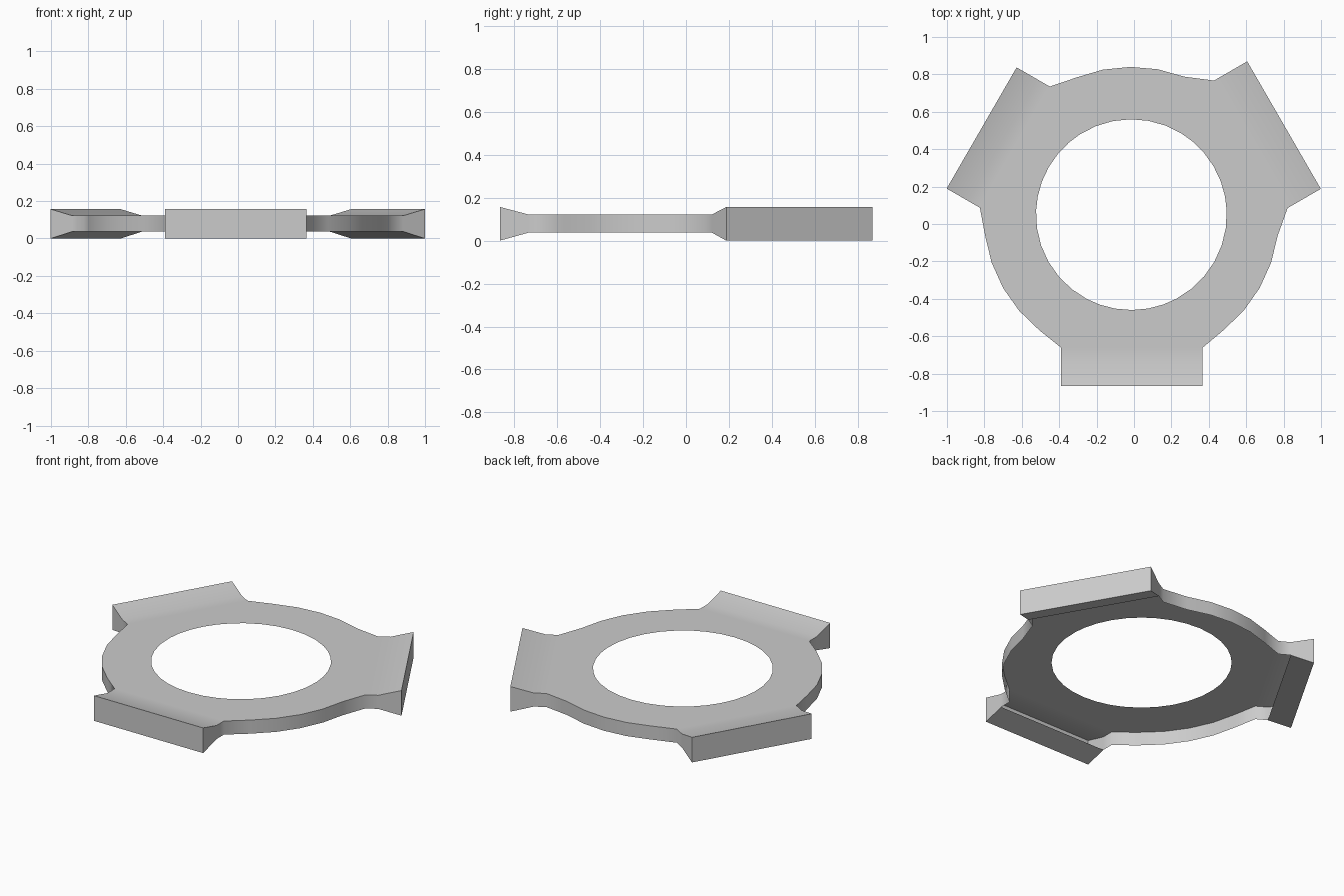
import bpy, bmesh
from math import radians, cos, sin, atan2, pi

if "Cube" in bpy.data.objects:
    bpy.data.objects.remove(bpy.data.objects["Cube"])

CX, CY = -0.014, 0.050          # centre of the ring
R_IN, R_OUT = 0.51, 0.79
Z_RING = (0.037, 0.122)         # ring wall bottom / top
Z_PAD = (0.0, 0.157)            # pad bottom / top at its outer face
FLARE, NECK = 0.133, 0.205      # flare length, total neck length
PAD_SEG, ARC_SEG = 6, 6
# pads: direction, distance of outer face, side offsets
PADS = [(-90, 0.917, -0.375, 0.38),
        (30, 0.946, -0.387, 0.400),
        (150, 0.925, -0.375, 0.373)]


def pad_row(pad, inset):
    """Plan points across a pad, at a distance in from its outer face."""
    deg, d, t0, t1 = pad
    c, s, d = cos(radians(deg)), sin(radians(deg)), d - inset
    ts = [t0 + (t1 - t0) * k / PAD_SEG for k in range(PAD_SEG + 1)]
    return [(d * c - t * s, d * s + t * c) for t in ts]


bm = bmesh.new()


def pair(p, zs):
    """Bottom and top vertex above one plan point."""
    return [bm.verts.new((CX + p[0], CY + p[1], z)) for z in zs]


def skin(a, b, side):
    """Faces between two rows, on the bottom (0) or top (1)."""
    for k in range(len(a) - 1):
        quad = [a[k][side], a[k + 1][side], b[k + 1][side], b[k][side]]
        bm.faces.new(quad if side == 0 else quad[::-1])


def wall(row):
    for p, q in zip(row, row[1:]):
        bm.faces.new((p[0], q[0], q[1], p[1]))


# Ring outline (pad bases joined by arcs), plus neck and pad
outline, rim = [], []
for i, pad in enumerate(PADS):
    pts = pad_row(pad, NECK)
    base = [pair(p, Z_RING) for p in pts]
    mid = [pair(p, Z_RING) for p in pad_row(pad, FLARE)]
    tip = [pair(p, Z_PAD) for p in pad_row(pad, 0)]
    skin(base, mid, 1)
    skin(mid, tip, 1)
    skin(mid, tip, 0)
    wall([base[0], mid[0], tip[0]])
    wall(tip)
    wall([tip[-1], mid[-1], base[-1]])
    outline += pts
    rim += base
    # arc to the next pad
    x, y = pts[-1]
    nx, ny = pad_row(PADS[(i + 1) % 3], NECK)[0]
    a0 = atan2(y, x)
    span = (atan2(ny, nx) - a0) % (2 * pi)
    for k in range(1, ARC_SEG):
        a = a0 + span * k / ARC_SEG
        p = (R_OUT * cos(a), R_OUT * sin(a))
        outline.append(p)
        rim.append(pair(p, Z_RING))

# Outer walls along the arcs
step = PAD_SEG + ARC_SEG
for i in range(3):
    s = i * step + PAD_SEG
    wall([rim[(s + k) % len(rim)] for k in range(ARC_SEG + 1)])

# Top plate with round hole; the underside is open
hole = []
for x, y in outline:
    a = atan2(y, x)
    v = bm.verts.new((CX + R_IN * cos(a), CY + R_IN * sin(a), Z_RING[1]))
    hole.append((None, v))
skin(hole + hole[:1], rim + rim[:1], 1)

# drop unused lower points under the pad bases
bmesh.ops.delete(bm, geom=[v for v in bm.verts if not v.link_faces], context='VERTS')
bm.normal_update()
if sum(f.normal.z for f in bm.faces if len(f.verts) == 4 and f.calc_center_median().z > 0.1) < 0:
    bmesh.ops.reverse_faces(bm, faces=[f for f in bm.faces if abs(f.normal.z) > 0.5])

mesh = bpy.data.meshes.new("three_pad_ring")
bm.to_mesh(mesh)
bm.free()
obj = bpy.data.objects.new("three_pad_ring", mesh)
bpy.context.collection.objects.link(obj)
bpy.context.view_layer.objects.active = obj
obj.select_set(True)
bpy.ops.object.shade_smooth_by_angle(angle=radians(65))
